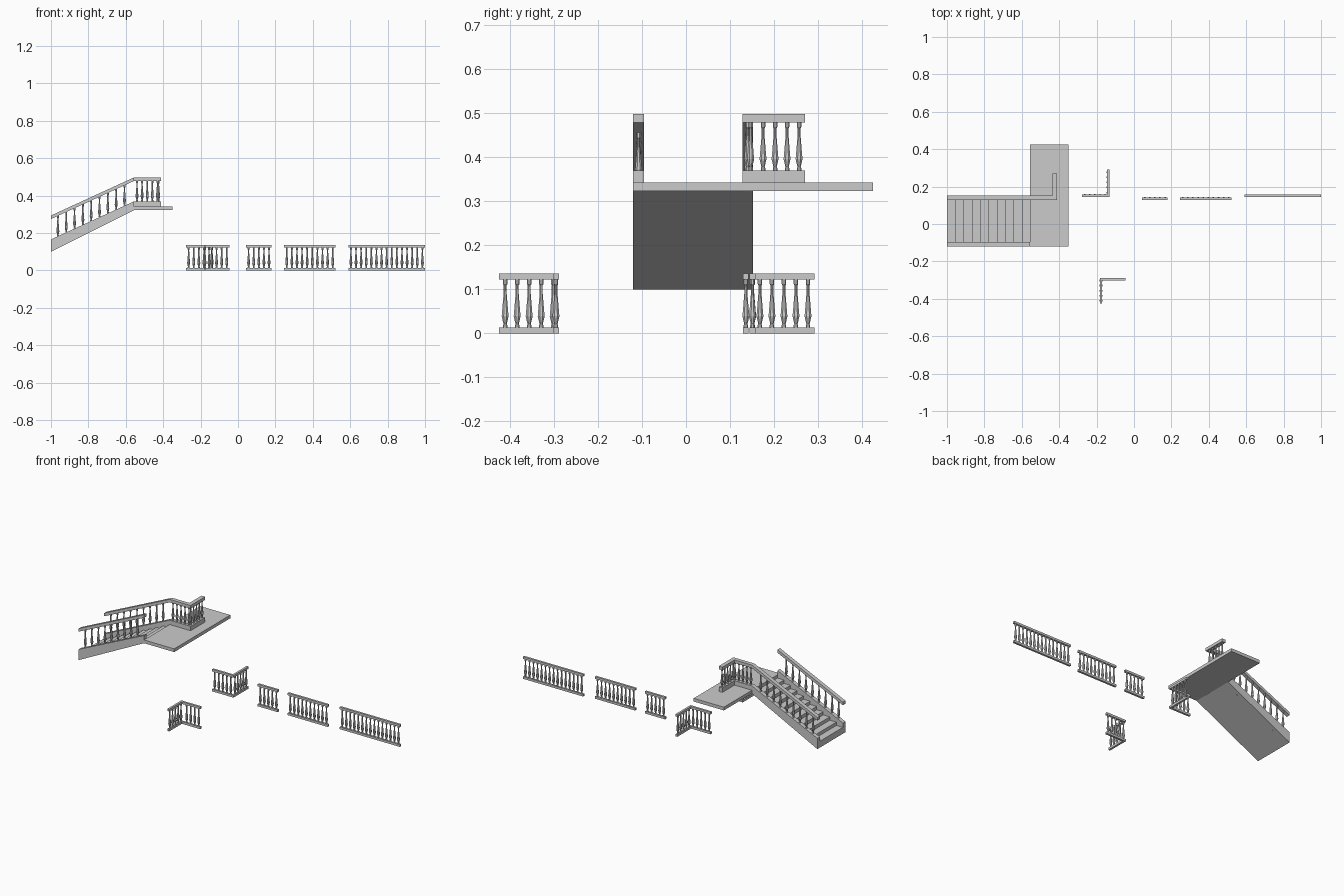
import bpy, bmesh
from math import cos, sin, pi

if "Cube" in bpy.data.objects:
    bpy.data.objects.remove(bpy.data.objects["Cube"])

X0, X1, XL = -1.0, -0.555, -0.35      # stair foot, stair head, landing edge
RUN, RISE = 0.0445, 0.0204
STEP = 0.0273                         # baluster spacing
PROFILE = [(0.0055, 0), (0.0055, 0.006), (0.004, 0.008), (0.0085, 0.026),
           (0.0075, 0.036), (0.0038, 0.078), (0.0035, 0.096),
           (0.0055, 0.099), (0.0055, 0.110)]
SIDES = 8


def finish(name, bm):
    bmesh.ops.recalc_face_normals(bm, faces=bm.faces)
    me = bpy.data.meshes.new(name)
    bm.to_mesh(me)
    bm.free()
    ob = bpy.data.objects.new(name, me)
    bpy.context.collection.objects.link(ob)
    return ob


def side_prism(name, pts, y0, y1):
    """Extrude an (x, z) outline along y."""
    bm = bmesh.new()
    face = bm.faces.new([bm.verts.new((x, y0, z)) for x, z in pts])
    ext = bmesh.ops.extrude_face_region(bm, geom=[face])
    bmesh.ops.translate(bm, vec=(0, y1 - y0, 0),
                        verts=[v for v in ext["geom"] if isinstance(v, bmesh.types.BMVert)])
    return finish(name, bm)


def plan_prism(name, pts, z0, z1):
    """Extrude an (x, y) outline along z."""
    bm = bmesh.new()
    face = bm.faces.new([bm.verts.new((x, y, z0)) for x, y in pts])
    ext = bmesh.ops.extrude_face_region(bm, geom=[face])
    bmesh.ops.translate(bm, vec=(0, 0, z1 - z0),
                        verts=[v for v in ext["geom"] if isinstance(v, bmesh.types.BMVert)])
    return finish(name, bm)


def rect(x0, x1, y0, y1):
    return [(x0, y0), (x1, y0), (x1, y1), (x0, y1)]


def balusters(name, places):
    """Turned posts lathed at each (x, y, z) base point."""
    bm = bmesh.new()
    for px, py, pz in places:
        rings = [[bm.verts.new((px + r * cos(2 * pi * (k + .5) / SIDES),
                                py + r * sin(2 * pi * (k + .5) / SIDES), pz + h))
                  for k in range(SIDES)] for r, h in PROFILE]
        for a, b in zip(rings, rings[1:]):
            for k in range(SIDES):
                j = (k + 1) % SIDES
                bm.faces.new((a[k], a[j], b[j], b[k]))
        bm.faces.new(rings[0])
        bm.faces.new(rings[-1])
    return finish(name, bm)


def railing(name, outline, places):
    """Loose railing module standing on the ground."""
    plan_prism(name + "_bottom_rail", outline, 0, 0.0135)
    plan_prism(name + "_top_rail", outline, 0.1225, 0.136)
    balusters(name + "_balusters", [(x, y, 0.013) for x, y in places])


# stair flight with flat sloping underside
steps = [(X0, 0.10)]
for i in range(10):
    z = 0.139 + RISE * i
    steps += [(X0 + RUN * i, z), (X0 + RUN * (i + 1), z)]
steps.append((X1, 0.323 - 0.0001))
steps[-2] = (X1, 0.3235)
side_prism("steps", steps, -0.096, 0.129)

# stringers, sloping handrails and their balusters
for side, y0 in (("front", -0.12), ("back", 0.128)):
    y1 = y0 + 0.0245
    side_prism(side + "_stringer", [(X0, 0.10), (X0, 0.166), (X1, 0.37), (X1, 0.323)], y0, y1)
    side_prism(side + "_stair_handrail",
               [(X0, 0.275), (X0, 0.294), (X1, 0.498), (X1, 0.479)], y0, y1)
    balusters(side + "_stair_balusters",
              [(x, (y0 + y1) / 2, 0.166 + (x - X0) * 0.4584)
               for x in (-0.963 + RUN * i for i in range(9))])

# landing with L-shaped curb and handrail
plan_prism("landing", rect(X1, XL, -0.12, 0.425), 0.323, 0.343)
corner = [(X1, 0.128), (-0.412, 0.128), (-0.412, 0.27), (-0.437, 0.27),
          (-0.437, 0.1525), (X1, 0.1525)]
plan_prism("landing_curb", corner, 0.343, 0.37)
plan_prism("landing_handrail", corner, 0.479, 0.498)
balusters("landing_balusters",
          [(-0.54 + STEP * i, 0.14, 0.37) for i in range(5)]
          + [(-0.4245, 0.175 + STEP * i, 0.37) for i in range(4)]
          + [(-0.4245, 0.147, 0.37)])

# straight railing modules of 5, 10 and 15 balusters
for name, x, y, n in (("short_railing", 0.043, 0.136, 5),
                      ("medium_railing", 0.247, 0.136, 10),
                      ("long_railing", 0.59, 0.151, 15)):
    length = STEP * n
    railing(name, rect(x, x + length, y - 0.0065, y + 0.0065),
            [(x + STEP * (i + .5), y) for i in range(n)])

# corner railing modules
railing("back_corner_railing",
        [(-0.278, 0.145), (-0.132, 0.145), (-0.132, 0.292), (-0.145, 0.292),
         (-0.145, 0.158), (-0.278, 0.158)],
        [(-0.264 + STEP * i, 0.1515) for i in range(5)]
        + [(-0.1385, 0.168 + STEP * i) for i in range(5)])
railing("front_corner_railing",
        [(-0.183, -0.425), (-0.17, -0.425), (-0.17, -0.302), (-0.046, -0.302),
         (-0.046, -0.289), (-0.183, -0.289)],
        [(-0.1765, -0.411 + STEP * i) for i in range(5)]
        + [(-0.06 - STEP * i, -0.2955) for i in range(4)])
